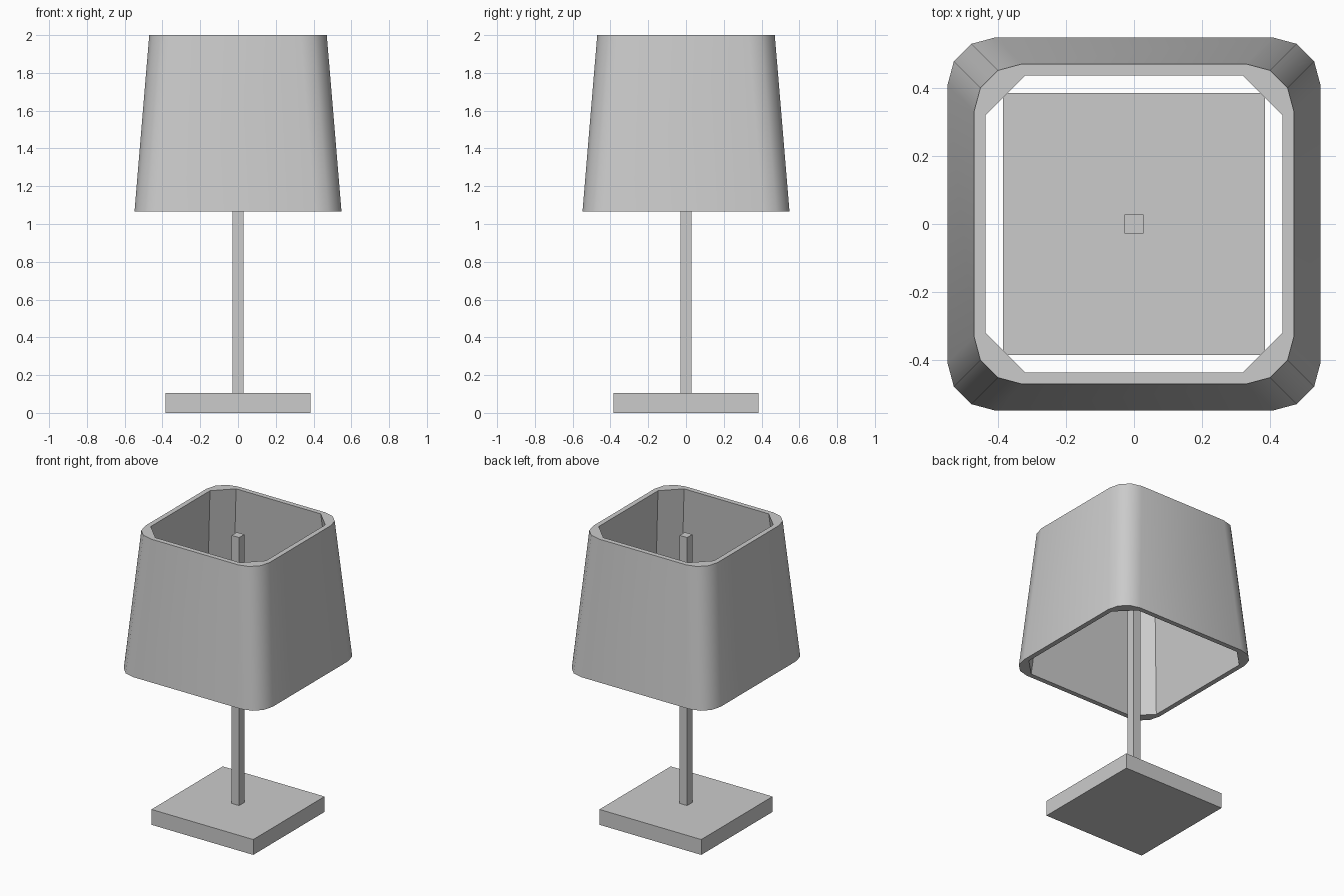
import bpy, bmesh, math

if "Cube" in bpy.data.objects:
    bpy.data.objects.remove(bpy.data.objects["Cube"])


def box(name, half, z0, z1):
    bpy.ops.mesh.primitive_cube_add(size=1, location=(0, 0, (z0 + z1) / 2))
    ob = bpy.context.object
    ob.name = name
    ob.scale = (half * 2, half * 2, z1 - z0)
    bpy.ops.object.transform_apply(location=False, rotation=False, scale=True)
    return ob


def rounded_square(bm, half, radius, segs, z):
    """Ring of vertices, counter-clockwise, segs + 1 per corner."""
    ring = []
    for c in range(4):
        mid = math.radians(45 + 90 * c)
        d = (half - radius) * math.sqrt(2)
        for i in range(segs + 1):
            a = math.radians(90 * c + 90 * i / segs)
            ring.append(bm.verts.new((d * math.cos(mid) + radius * math.cos(a),
                                      d * math.sin(mid) + radius * math.sin(a), z)))
    return ring


def wall(bm, low, high):
    n = len(low)
    for i in range(n):
        j = (i + 1) % n
        bm.faces.new((low[i], low[j], high[j], high[i]))


def rim(bm, outer, inner, segs):
    """Flat rim: one polygon per corner, one quad per side."""
    k = segs + 1
    for c in range(4):
        o, i = c * k, c * 2
        bm.faces.new(outer[o:o + k] + [inner[i + 1], inner[i]])
        bm.faces.new((outer[o + k - 1], outer[(o + k) % len(outer)],
                      inner[(i + 2) % 8], inner[i + 1]))


# Base plate and square pole
box("base", 0.385, 0, 0.105)
box("pole", 0.028, 0.105, 1.937)

# Tapered open shade: rounded outside, chamfered inside
SEGS, Z0, Z1 = 3, 1.065, 2.0
bm = bmesh.new()
out_low = rounded_square(bm, 0.548, 0.14, SEGS, Z0)
out_high = rounded_square(bm, 0.47, 0.14, SEGS, Z1)
in_low = rounded_square(bm, 0.515, 0.116, 1, Z0)
in_high = rounded_square(bm, 0.436, 0.116, 1, Z1)
wall(bm, out_low, out_high)
wall(bm, in_low, in_high)
rim(bm, out_high, in_high, SEGS)
rim(bm, out_low, in_low, SEGS)
bmesh.ops.recalc_face_normals(bm, faces=bm.faces)
mesh = bpy.data.meshes.new("shade")
bm.to_mesh(mesh)
bm.free()
shade = bpy.data.objects.new("shade", mesh)
bpy.context.collection.objects.link(shade)

bpy.ops.object.select_all(action='DESELECT')
shade.select_set(True)
bpy.context.view_layer.objects.active = shade
bpy.ops.object.shade_smooth_by_angle(angle=math.radians(38))
